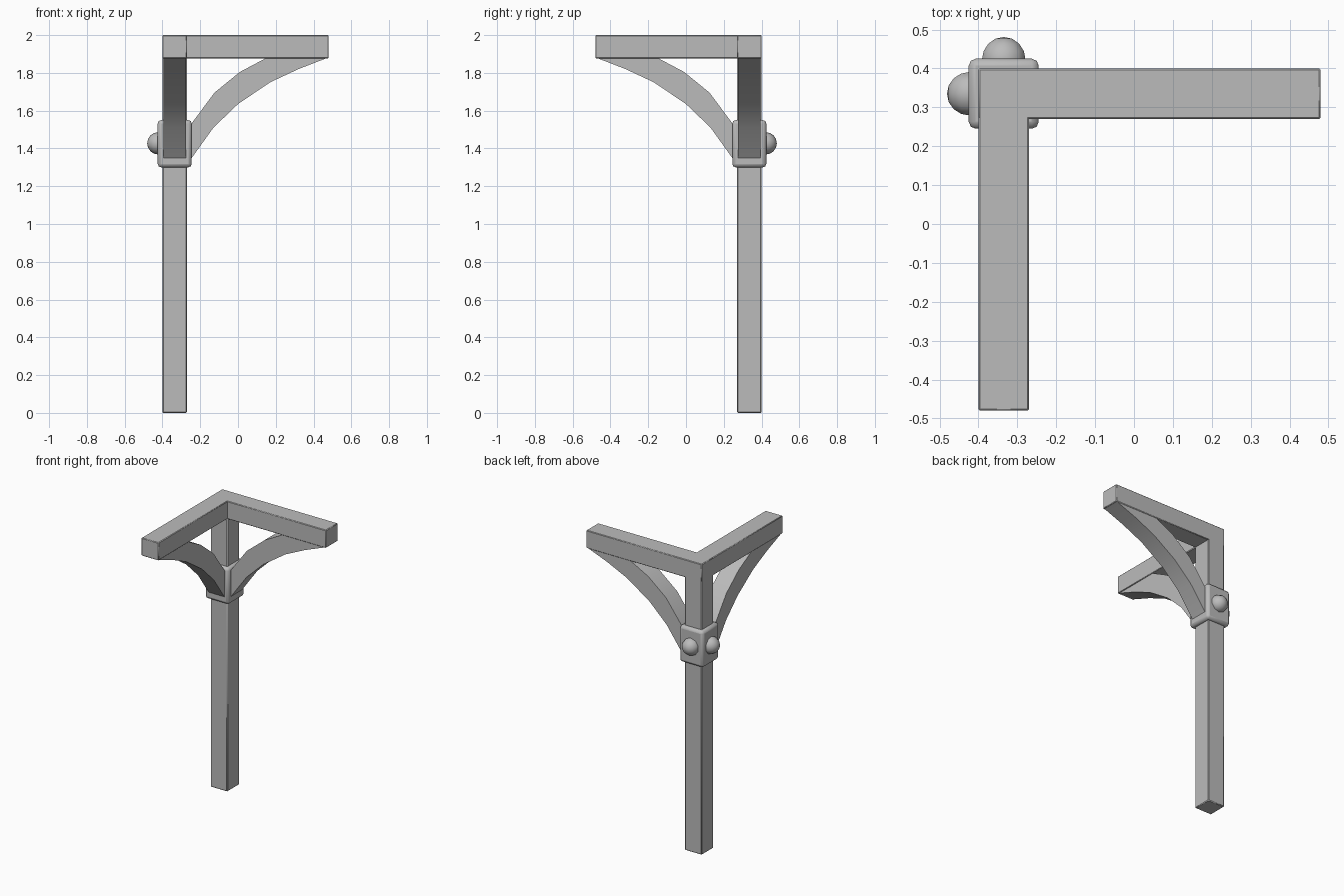
import bpy, bmesh, math
from mathutils import Matrix, Vector

cube = bpy.data.objects.get("Cube")
if cube:
    bpy.data.objects.remove(cube, do_unlink=True)

C = 0.335          # distance of the post axis from the centre
W = 0.13           # timber thickness

grey = bpy.data.materials.new("plain grey")
grey.use_nodes = True
colour = (0.5, 0.5, 0.5, 1)
grey.diffuse_color = colour
grey.node_tree.nodes["Principled BSDF"].inputs["Base Color"].default_value = colour


def finish(bm, name, bevel=0.0, segments=1, angle=35):
    bmesh.ops.recalc_face_normals(bm, faces=bm.faces)
    mesh = bpy.data.meshes.new(name)
    bm.to_mesh(mesh)
    bm.free()
    mesh.materials.append(grey)
    obj = bpy.data.objects.new(name, mesh)
    bpy.context.collection.objects.link(obj)
    if bevel:
        mod = obj.modifiers.new("soft edges", 'BEVEL')
        mod.width, mod.segments = bevel, segments
    bpy.ops.object.select_all(action='DESELECT')
    obj.select_set(True)
    bpy.context.view_layer.objects.active = obj
    bpy.ops.object.shade_smooth_by_angle(angle=math.radians(angle))
    return obj


def box(name, lo, hi, bevel, segments=1):
    lo, hi = Vector(lo), Vector(hi)
    bm = bmesh.new()
    bmesh.ops.create_cube(bm, size=1, matrix=Matrix.Translation((lo + hi) / 2)
                          @ Matrix.Diagonal((*(hi - lo), 1)))
    return finish(bm, name, bevel, segments)


def swap(bm):
    # Reflect a part from the x arm to the y arm
    for v in bm.verts:
        v.co.x, v.co.y = -v.co.y, -v.co.x


def brace(name, mirrored):
    # Curved knee brace: side profile in x, z given thickness in y
    lower = [(-0.30, 1.28), (-0.245, 1.35), (-0.13, 1.51), (0, 1.635),
             (0.17, 1.75), (0.32, 1.82), (0.48, 1.882)]
    upper = [(0.155, 1.882), (0.01, 1.805), (-0.125, 1.695),
             (-0.24, 1.54), (-0.30, 1.44)]
    bm = bmesh.new()
    face = bm.faces.new([bm.verts.new((x, C - 0.06, z)) for x, z in lower + upper])
    out = bmesh.ops.extrude_face_region(bm, geom=[face])
    moved = [g for g in out["geom"] if isinstance(g, bmesh.types.BMVert)]
    bmesh.ops.translate(bm, verts=moved, vec=(0, 0.12, 0))
    if mirrored:
        swap(bm)
    finish(bm, name)


def bolt(name, mirrored):
    # Domed bolt head on the outer face of the collar
    bm = bmesh.new()
    bmesh.ops.create_uvsphere(bm, u_segments=10, v_segments=8, radius=0.059,
                              matrix=Matrix.Translation((-C, 0.422, 1.427))
                              @ Matrix.Rotation(math.pi / 2, 4, 'X'))
    if mirrored:
        swap(bm)
    finish(bm, name, angle=60)


# Post and the two top beams
h = W / 2
box("post", (-C - h, C - h, 0), (-C + h, C + h, 1.995), 0.005)
box("side_beam", (-C - h, C - h, 1.877), (0.48, C + h, 2), 0.004)
box("front_beam", (-C - h, -0.48, 1.877), (-C + h, C + h, 2), 0.004)

# Collar around the post
k = 0.09
box("collar", (-C - k, C - k, 1.30), (-C + k, C + k, 1.55), 0.018, 2)

# Braces and bolt heads, one pair per arm
for arm, mirrored in (("side", False), ("front", True)):
    brace(arm + "_brace", mirrored)
    bolt(arm + "_bolt", mirrored)
